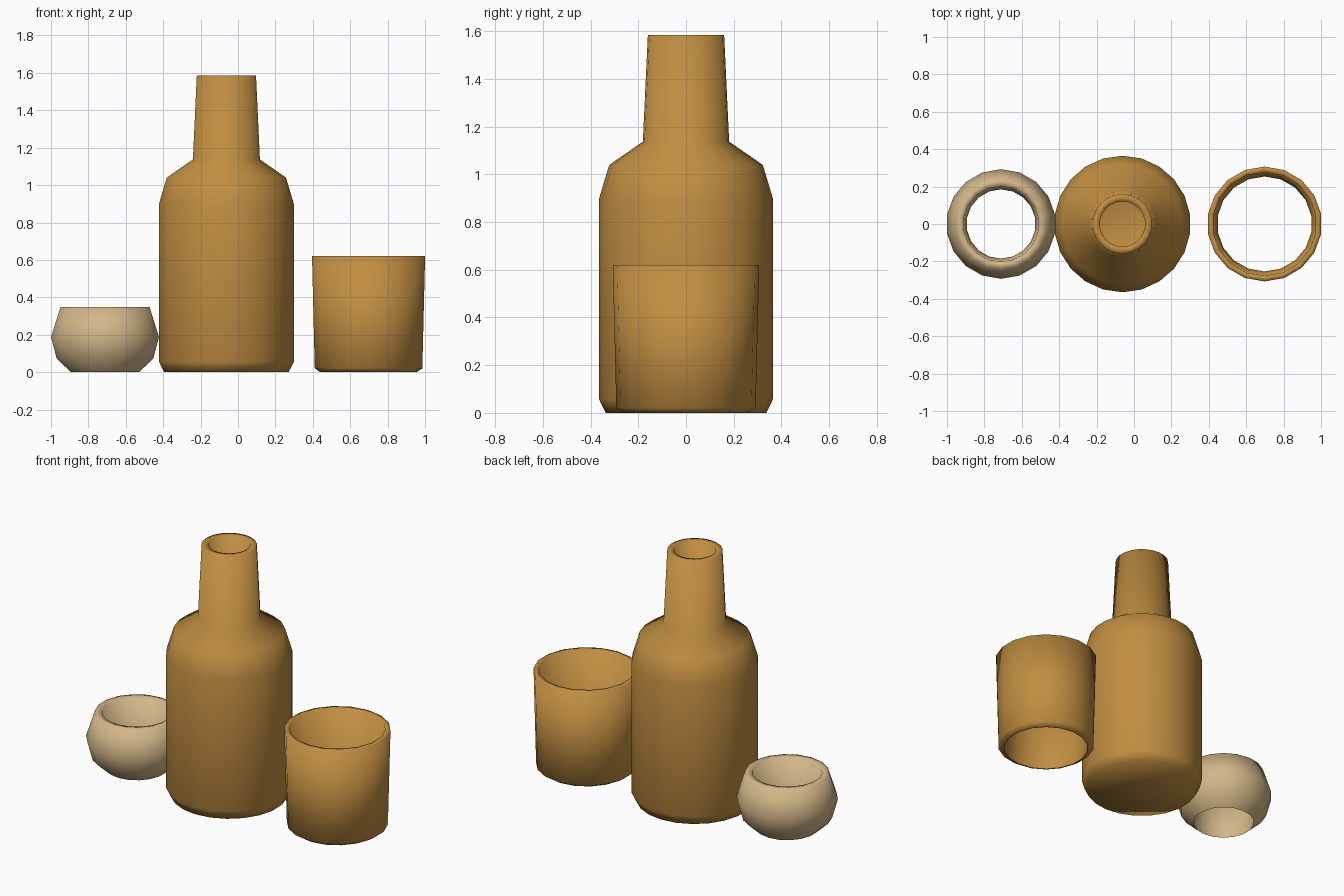
import bpy, bmesh, math

if "Cube" in bpy.data.objects:
    bpy.data.objects.remove(bpy.data.objects["Cube"])


def material(name, rgb):
    m = bpy.data.materials.new(name)
    m.diffuse_color = (*rgb, 1)
    m.use_nodes = True
    m.node_tree.nodes["Principled BSDF"].inputs["Base Color"].default_value = m.diffuse_color
    return m


def lathe(name, profile, sides, x, mat):
    """Revolve (radius, height) points around a vertical axis at x."""
    bm = bmesh.new()
    rings = []
    for r, z in profile:
        if r == 0:
            rings.append([bm.verts.new((0, 0, z))] * sides)
        else:
            # first vertex lies on the y axis
            rings.append([bm.verts.new((r * math.sin(a), -r * math.cos(a), z))
                          for a in (2 * math.pi * i / sides for i in range(sides))])
    for lo, hi in zip(rings, rings[1:]):
        for i in range(sides):
            j = (i + 1) % sides
            quad = [lo[i], lo[j], hi[j], hi[i]]
            face = bm.faces.new(list(dict.fromkeys(quad)))
            face.smooth = True
    mesh = bpy.data.meshes.new(name)
    bm.to_mesh(mesh)
    bm.free()
    mesh.materials.append(mat)
    obj = bpy.data.objects.new(name, mesh)
    obj.location.x = x
    bpy.context.collection.objects.link(obj)
    return obj


amber = material("amber", (0.53, 0.27, 0.053))
sand = material("sand", (0.65, 0.47, 0.25))

# Bottle: closed base, sloped shoulder, tapered neck, hollow mouth
lathe("bottle", [(0, 0), (0.337, 0), (0.365, 0.058), (0.365, 0.897),
                 (0.322, 1.04), (0.181, 1.137), (0.16, 1.585),
                 (0.121, 1.585), (0.121, 1.14)], 22, -0.062, amber)

# Cup: thick tapered wall, open through the base
lathe("cup", [(0.254, 0), (0.262, 0), (0.292, 0.02), (0.307, 0.62),
              (0.277, 0.62), (0.254, 0.02), (0.254, 0)], 18, 0.698, amber)

# Bowl: rounded belly, thick rim, open through the base
lathe("bowl", [(0.185, 0), (0.262, 0.072), (0.293, 0.187), (0.242, 0.348),
               (0.202, 0.348), (0.192, 0.05), (0.185, 0)], 18, -0.711, sand)
